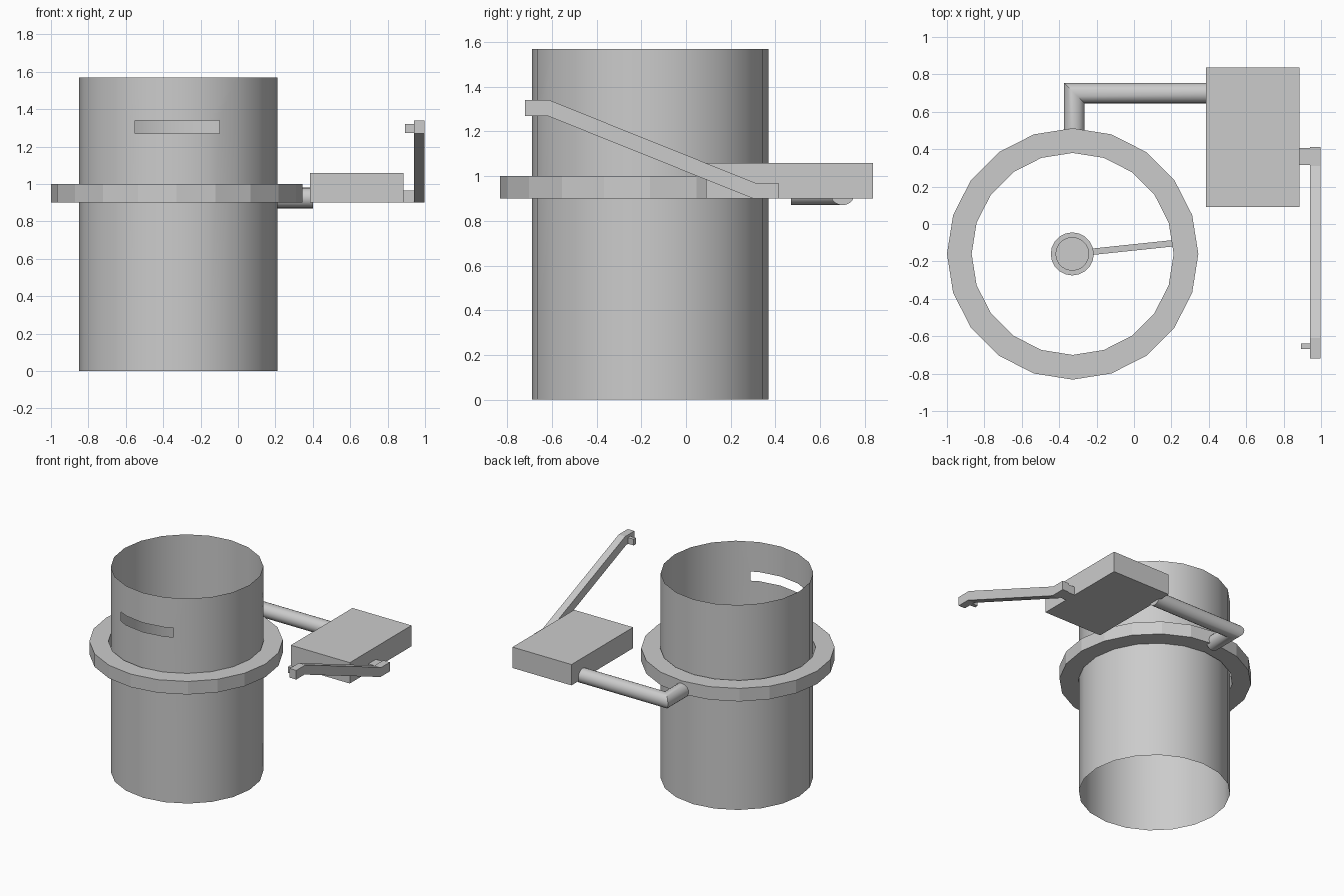
import bpy, bmesh, math
from mathutils import Vector

if "Cube" in bpy.data.objects:
    bpy.data.objects.remove(bpy.data.objects["Cube"])

SIDES = 20


def make_object(name, bm, smooth=False):
    bmesh.ops.remove_doubles(bm, verts=bm.verts, dist=1e-5)
    mesh = bpy.data.meshes.new(name)
    bm.to_mesh(mesh)
    bm.free()
    ob = bpy.data.objects.new(name, mesh)
    bpy.context.collection.objects.link(ob)
    if smooth:
        bpy.ops.object.select_all(action='DESELECT')
        ob.select_set(True)
        bpy.context.view_layer.objects.active = ob
        bpy.ops.object.shade_smooth_by_angle(angle=math.radians(35))
    return ob


def lathe(name, profile, cx, cy, closed=False, smooth=False, sides=SIDES):
    """Spin an (r, z) profile around a vertical axis."""
    bm = bmesh.new()
    pts = profile + profile[:1] if closed else profile
    vs = [bm.verts.new((r, 0, z)) for r, z in pts]
    es = [bm.edges.new(p) for p in zip(vs, vs[1:])]
    bmesh.ops.spin(bm, geom=vs + es, cent=(0, 0, 0), axis=(0, 0, 1),
                   angle=math.tau, steps=sides, use_duplicate=False)
    bmesh.ops.remove_doubles(bm, verts=bm.verts, dist=1e-5)
    bmesh.ops.recalc_face_normals(bm, faces=bm.faces)
    bmesh.ops.translate(bm, verts=bm.verts, vec=(cx, cy, 0))
    return make_object(name, bm, smooth)


def box(name, lo, hi):
    bm = bmesh.new()
    bmesh.ops.create_cube(bm, size=1)
    for v in bm.verts:
        v.co = Vector([(a + b) / 2 + c * (b - a) for a, b, c in zip(lo, hi, v.co)])
    return make_object(name, bm)


# Open tube with a slot through its front wall
bm = bmesh.new()
bmesh.ops.create_cone(bm, cap_ends=False, segments=SIDES, radius1=0.53, radius2=0.53, depth=1.57)
bmesh.ops.translate(bm, verts=bm.verts, vec=(-0.32, -0.16, 0.785))


def in_slot_band(f):
    c = f.calc_center_median()
    return c.y < -0.2 and 1.27 < c.z < 1.34


def cut(faces, co, no):
    geom = list({e for f in faces for e in list(f.edges) + list(f.verts)}) + faces
    bmesh.ops.bisect_plane(bm, geom=geom, plane_co=co, plane_no=no)


for z in (1.27, 1.34):
    cut(list(bm.faces), (0, 0, z), (0, 0, 1))
for x in (-0.55, -0.10):
    cut([f for f in bm.faces if in_slot_band(f)], (x, 0, 0), (1, 0, 0))
slot = [f for f in bm.faces if in_slot_band(f) and -0.55 < f.calc_center_median().x < -0.10]
bmesh.ops.delete(bm, geom=slot, context='FACES')
make_object("tube", bm, smooth=True)

# Flat collar around the tube
lathe("collar", [(0.54, 0.9), (0.672, 0.9), (0.672, 1.0), (0.54, 1.0)], -0.328, -0.16, closed=True)

# Inner hub and the spoke that carries it
lathe("hub", [(0, 0.86), (0.115, 0.86), (0.115, 0.97), (0.09, 0.97), (0.09, 1.0), (0, 1.0)],
      -0.33, -0.16, smooth=True)
spoke = box("spoke", (0, -0.017, 0.91), (0.44, 0.017, 0.95))
spoke.location = (-0.23, -0.149, 0)
spoke.rotation_euler.z = math.atan2(0.045, 0.43)

# Mitred elbow pipe from collar to box
bm = bmesh.new()
rings = []
for x0, y0, dx, dy in ((-0.32, 0.47, 1, 0), (-0.32, 0.70, 1, -1), (0.40, 0.70, 0, -1)):
    ring = []
    for i in range(SIDES):
        a = math.tau * i / SIDES
        s = 0.055 * math.cos(a)
        ring.append(bm.verts.new((x0 + s * dx, y0 + s * dy, 0.925 + 0.055 * math.sin(a))))
    rings.append(ring)
for r1, r2 in zip(rings, rings[1:]):
    for i in range(SIDES):
        j = (i + 1) % SIDES
        bm.faces.new((r1[i], r1[j], r2[j], r2[i]))
bm.faces.new(rings[0])
bm.faces.new(rings[-1])
bmesh.ops.recalc_face_normals(bm, faces=bm.faces)
make_object("elbow_pipe", bm, smooth=True)

# Side box
box("side_box", (0.385, 0.09, 0.9), (0.885, 0.837, 1.06))

# Cranked arm with a peg at each end
profile = [(-0.72, 1.34), (-0.61, 1.34), (0.31, 0.97), (0.413, 0.97),
           (0.413, 0.9), (0.30, 0.9), (-0.62, 1.27), (-0.72, 1.27)]
bm = bmesh.new()
face = bm.faces.new([bm.verts.new((0.942, y, z)) for y, z in profile])
ext = bmesh.ops.extrude_face_region(bm, geom=[face], use_keep_orig=True)
bmesh.ops.translate(bm, verts=[g for g in ext["geom"] if isinstance(g, bmesh.types.BMVert)],
                    vec=(0.056, 0, 0))
bmesh.ops.recalc_face_normals(bm, faces=bm.faces)
make_object("arm", bm)
box("pivot_peg", (0.88, 0.315, 0.9), (0.945, 0.407, 0.965))
box("tip_peg", (0.892, -0.668, 1.273), (0.945, -0.64, 1.32))
